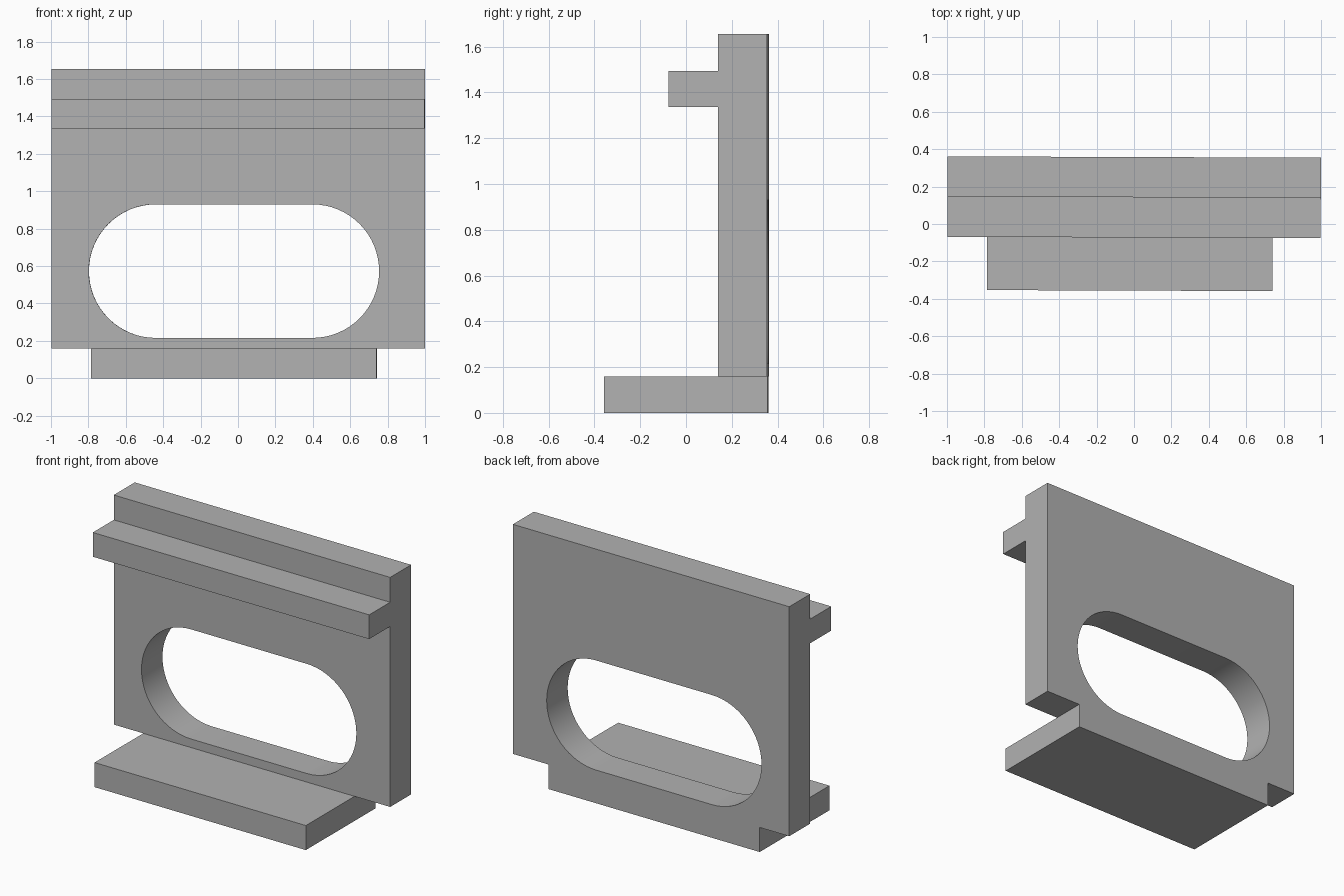
import bpy
import bmesh
from math import cos, sin, pi, radians
from mathutils import Matrix, Vector

if "Cube" in bpy.data.objects:
    bpy.data.objects.remove(bpy.data.objects["Cube"], do_unlink=True)

grey = bpy.data.materials.new("plain_grey")
grey.use_nodes = True
grey.diffuse_color = (0.445, 0.445, 0.445, 1)
grey.node_tree.nodes["Principled BSDF"].inputs["Base Color"].default_value = grey.diffuse_color


def prism(name, outline, direction):
    """Extrude a flat outline along a direction into a closed solid."""
    bm = bmesh.new()
    face = bm.faces.new([bm.verts.new(p) for p in outline])
    grown = bmesh.ops.extrude_face_region(bm, geom=[face], use_keep_orig=True)
    moved = [v for v in grown["geom"] if isinstance(v, bmesh.types.BMVert)]
    bmesh.ops.translate(bm, verts=moved, vec=Vector(direction))
    bmesh.ops.recalc_face_normals(bm, faces=bm.faces)
    mesh = bpy.data.meshes.new(name)
    bm.to_mesh(mesh)
    bm.free()
    mesh.materials.append(grey)
    obj = bpy.data.objects.new(name, mesh)
    bpy.context.collection.objects.link(obj)
    return obj


def combine(target, tool, operation):
    """Apply a boolean and discard the tool object."""
    tool.hide_render = True
    mod = target.modifiers.new(operation.lower(), 'BOOLEAN')
    mod.operation, mod.solver, mod.object = operation, 'EXACT', tool
    bpy.context.view_layer.objects.active = target
    bpy.ops.object.modifier_apply(modifier=mod.name)
    bpy.data.objects.remove(tool, do_unlink=True)


BACK, FRONT, RAIL, TOE = 0.358, 0.143, -0.072, -0.356
FOOT_TOP, TOP = 0.16, 1.655

# Upright wall with the full-width rail, as one side profile
profile = [(BACK, FOOT_TOP), (BACK, TOP), (FRONT, TOP), (FRONT, 1.493),
           (RAIL, 1.493), (RAIL, 1.335), (FRONT, 1.335), (FRONT, FOOT_TOP)]
bracket = prism("slotted_bracket", [(-0.998, y, z) for y, z in profile], (1.996, 0, 0))

# Narrower foot plate, flush with the back of the wall
foot = prism("foot_plate", [(-0.785, y, z) for y, z in
                            [(BACK, 0), (BACK, FOOT_TOP), (TOE, FOOT_TOP), (TOE, 0)]],
             (1.526, 0, 0))
combine(bracket, foot, 'UNION')

# Rounded slot through the wall
R, STEPS = 0.357, 32
slot_outline = []
for centre, start in ((0.397, -pi / 2), (-0.441, pi / 2)):
    for i in range(STEPS + 1):
        a = start + pi * i / STEPS
        slot_outline.append((centre + R * cos(a), 0, 0.573 + R * sin(a)))
slot = prism("slot_cutter", slot_outline, (0, 0.6, 0))
combine(bracket, slot, 'DIFFERENCE')

# The whole part sits very slightly turned
bracket.data.transform(Matrix.Rotation(-0.0035, 4, 'Z'))

bpy.ops.object.select_all(action='DESELECT')
bracket.select_set(True)
bpy.context.view_layer.objects.active = bracket
bpy.ops.object.shade_smooth_by_angle(angle=radians(30))
